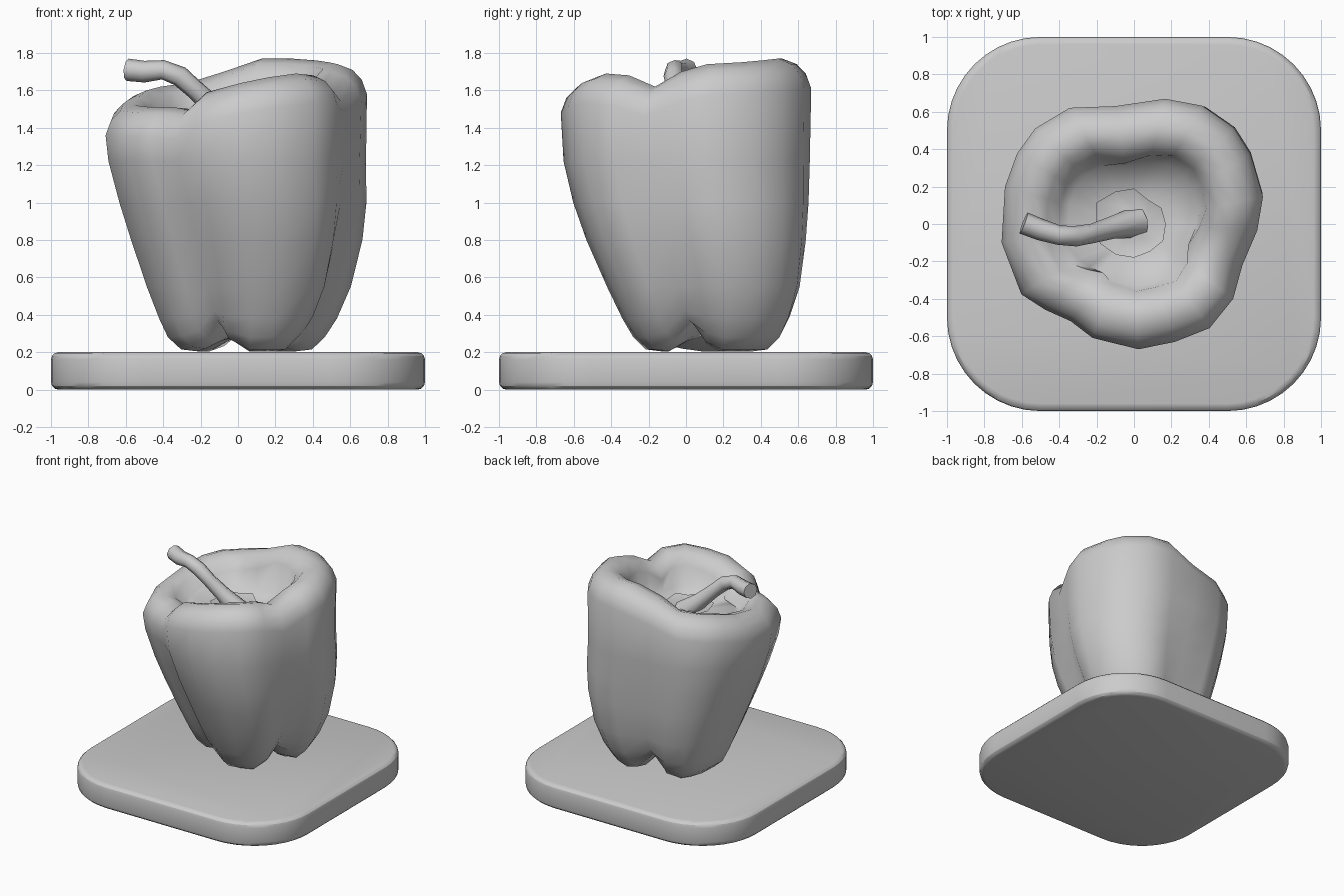
import bpy, bmesh
from math import sin, cos, radians, pi
from mathutils import Vector

if "Cube" in bpy.data.objects:
    bpy.data.objects.remove(bpy.data.objects["Cube"])


def add_object(name, bm, angle=40):
    bmesh.ops.recalc_face_normals(bm, faces=bm.faces[:])
    mesh = bpy.data.meshes.new(name)
    bm.to_mesh(mesh)
    bm.free()
    ob = bpy.data.objects.new(name, mesh)
    bpy.context.collection.objects.link(ob)
    bpy.ops.object.select_all(action='DESELECT')
    ob.select_set(True)
    bpy.context.view_layer.objects.active = ob
    bpy.ops.object.shade_smooth_by_angle(angle=radians(angle))
    return ob


def loft(bm, rings):
    """Join closed rings of points; a ring of one point becomes a pole."""
    rows = [[bm.verts.new(p) for p in ring] for ring in rings]
    for a, b in zip(rows, rows[1:]):
        n = max(len(a), len(b))
        for i in range(n):
            j = (i + 1) % n
            if len(a) == 1:
                bm.faces.new((a[0], b[i], b[j]))
            elif len(b) == 1:
                bm.faces.new((a[i], b[0], a[j]))
            else:
                bm.faces.new((a[i], a[j], b[j], b[i]))


# Base: square slab with round corners and softened top and bottom edges
bm = bmesh.new()
bmesh.ops.create_cube(bm, size=1)
for v in bm.verts:
    v.co = Vector((v.co.x * 2, v.co.y * 2, v.co.z * 0.2 + 0.1))
upright = [e for e in bm.edges if abs(e.verts[0].co.z - e.verts[1].co.z) > 0.1]
bmesh.ops.bevel(bm, geom=upright, offset=0.5, segments=10, profile=0.5, affect='EDGES')
rims = [e for e in bm.edges if abs(e.verts[0].co.z - e.verts[1].co.z) < 0.01]
bmesh.ops.bevel(bm, geom=rims, offset=0.04, segments=3, profile=0.5, affect='EDGES')
add_object("base", bm, 30)

# Pepper outline: angle, widest radius, rim height, groove strength
COLUMNS = [
    (12, .705, 1.74, 0), (31, .727, 1.75, 0), (44, .742, 1.76, 0),
    (60, .73, 1.77, 0), (76, .69, 1.77, .2), (99, .638, 1.70, 1),
    (119, .71, 1.64, .2), (136, .735, 1.62, 0), (149, .73, 1.60, 0),
    (164, .718, 1.56, 0), (188, .715, 1.52, 0), (212, .71, 1.51, .1),
    (224, .66, 1.51, .4), (237, .62, 1.50, 1), (250, .648, 1.59, .4),
    (272, .67, 1.64, 0), (289, .667, 1.67, 0), (306, .688, 1.69, 0),
    (323, .664, 1.68, .3), (339, .62, 1.62, 1), (357, .66, 1.70, .3),
]
# Outer wall: radius factor, height, groove depth, groove lift, axis x, axis y
WALL = [
    (.20, .26, .10, .10, .05, .12), (.38, .205, .25, .14, .05, .12),
    (.50, .215, .25, .14, .05, .12), (.60, .28, .22, .09, .05, .12),
    (.68, .38, .18, .04, .06, .115), (.78, .55, .14, 0, .065, .10),
    (.885, .80, .10, 0, .055, .06), (.945, 1.0, .06, 0, .035, .03),
    (.985, 1.22, .02, 0, .005, .005),
]
# Shoulder: inset from widest radius, drop below the rim
SHOULDER = [(0, .16), (.03, .08), (.08, .03), (.16, 0), (.24, .025), (.31, .10)]

rings = [[(.05, .12, .30)]]
for s, z, depth, lift, cx, cy in WALL:
    rings.append([(cx + r * s * (1 - depth * g) * cos(radians(a)),
                   cy + r * s * (1 - depth * g) * sin(radians(a)), z + lift * g)
                  for a, r, rim, g in COLUMNS])
for inset, drop in SHOULDER:
    rings.append([((r - inset) * cos(radians(a)), (r - inset) * sin(radians(a)), rim - drop)
                  for a, r, rim, g in COLUMNS])
for scale, z in ((.50, 1.43), (.22, 1.39)):
    rings.append([(r * scale * cos(radians(a)), r * scale * sin(radians(a)), z)
                  for a, r, rim, g in COLUMNS])
rings.append([(0, 0, 1.38)])
bm = bmesh.new()
loft(bm, rings)
add_object("pepper_body", bm, 80)

# Calyx: ragged upturned leaf ring around the stem
bm = bmesh.new()
edge = [.17, .17, .15, .19, .20, .23, .20, .21, .19, .18, .17, .18]
rings = [[(-.02, 0, 1.47)]]
for scale, z in ((.5, 1.42), (1, 1.44)):
    rings.append([(e * scale * cos(i * pi / 6), e * scale * sin(i * pi / 6),
                   z + (.02 * (i % 2) if scale == 1 else 0)) for i, e in enumerate(edge)])
loft(bm, rings)
add_object("calyx", bm, 60)

# Stem: bent tube leaning left, flared at the cut end
PATH = [(.02, .01, 1.38, .085), (-.12, -.02, 1.50, .06), (-.22, -.05, 1.595, .052),
        (-.31, -.065, 1.675, .055), (-.40, -.06, 1.71, .052), (-.50, -.03, 1.70, .058),
        (-.59, .005, 1.71, .06)]
pts = [Vector(p[:3]) for p in PATH]
rings = []
for i, p in enumerate(pts):
    t = (pts[min(i + 1, len(pts) - 1)] - pts[max(i - 1, 0)]).normalized()
    side = t.cross(Vector((0, 0, 1))).normalized()
    up = side.cross(t)
    rings.append([p + PATH[i][3] * (side * cos(k * pi / 4) + up * sin(k * pi / 4))
                  for k in range(8)])
bm = bmesh.new()
loft(bm, [[pts[0]]] + rings + [[pts[-1]]])
add_object("stem", bm, 50)
